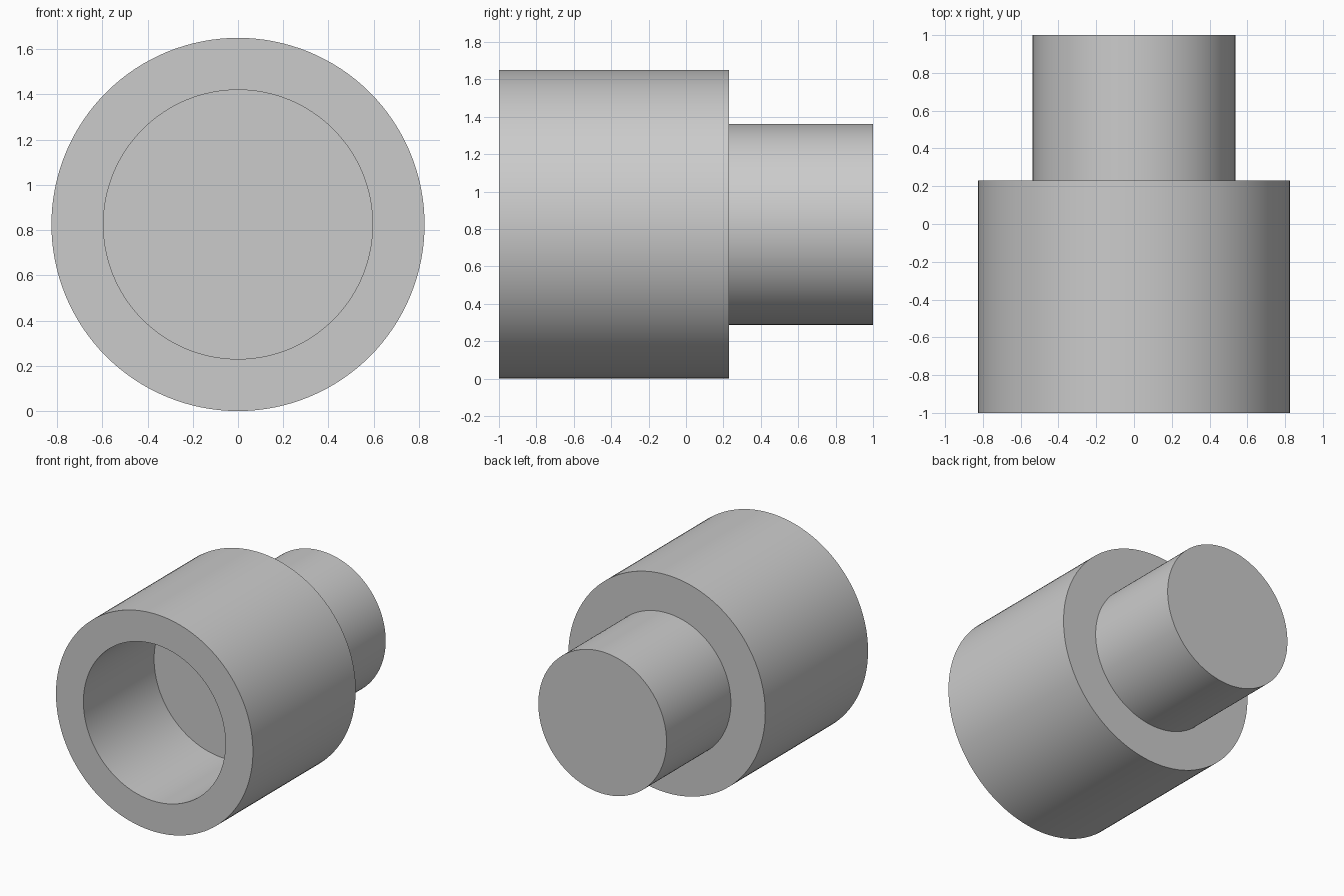
import bpy
import bmesh
import math
from mathutils import Matrix

cube = bpy.data.objects.get("Cube")
if cube:
    bpy.data.objects.remove(cube, do_unlink=True)

SEGMENTS = 128
AXIS_HEIGHT = 0.825

grey = bpy.data.materials.new("plain grey")
grey.use_nodes = True
colour = (0.6, 0.6, 0.6, 1)
grey.diffuse_color = colour
grey.node_tree.nodes["Principled BSDF"].inputs["Base Color"].default_value = colour

# Outline as (radius, y), from the bore floor round to the back of the spigot
profile = [
    (0.595, -0.154),  # bore floor
    (0.595, -1.0),    # bore mouth
    (0.825, -1.0),    # front rim
    (0.825, 0.23),    # shoulder edge
    (0.537, 0.23),    # spigot root
    (0.537, 1.0),     # spigot end
]

# Turn the outline around the y axis and cap both ends
bm = bmesh.new()
rings = []
for radius, y in profile:
    angles = [2 * math.pi * i / SEGMENTS for i in range(SEGMENTS)]
    rings.append([bm.verts.new((radius * math.cos(a), y, radius * math.sin(a)))
                  for a in angles])
for a, b in zip(rings, rings[1:]):
    for i in range(SEGMENTS):
        j = (i + 1) % SEGMENTS
        bm.faces.new((a[i], a[j], b[j], b[i]))
bm.faces.new(rings[0])
bm.faces.new(rings[-1])
bmesh.ops.recalc_face_normals(bm, faces=bm.faces)
bm.transform(Matrix.Translation((0, 0, AXIS_HEIGHT)))

mesh = bpy.data.meshes.new("stepped_socket")
bm.to_mesh(mesh)
bm.free()
mesh.materials.append(grey)
socket = bpy.data.objects.new("stepped_socket", mesh)
bpy.context.collection.objects.link(socket)

# Smooth walls, sharp rims
bpy.ops.object.select_all(action="DESELECT")
socket.select_set(True)
bpy.context.view_layer.objects.active = socket
bpy.ops.object.shade_smooth_by_angle(angle=math.radians(30))
